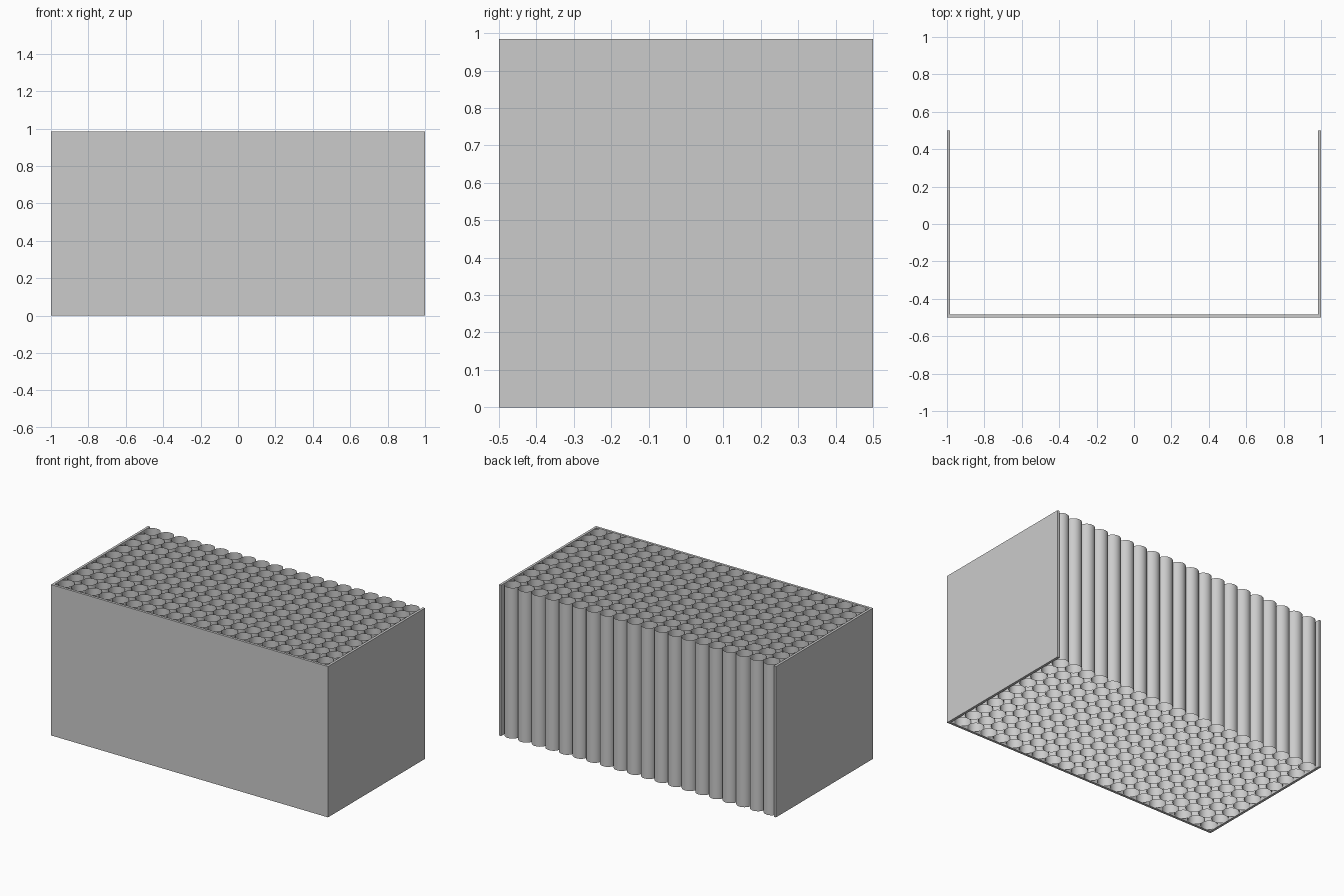
import bpy
import bmesh
import math
from mathutils import Matrix

cube = bpy.data.objects.get("Cube")
if cube:
    bpy.data.objects.remove(cube, do_unlink=True)

COLUMNS, ROWS = 20, 10
WALL = 0.016
DIAMETER = (2 - 2 * WALL) / COLUMNS
HEIGHT = ROWS * DIAMETER
BACK = 0.5

# One plain grey for everything
grey = bpy.data.materials.new("light grey")
grey.use_nodes = True
colour = (0.6, 0.6, 0.6, 1)
grey.diffuse_color = colour
grey.node_tree.nodes["Principled BSDF"].inputs["Base Color"].default_value = colour


def add_object(name, bm):
    mesh = bpy.data.meshes.new(name)
    bm.to_mesh(mesh)
    bm.free()
    mesh.materials.append(grey)
    obj = bpy.data.objects.new(name, mesh)
    bpy.context.collection.objects.link(obj)
    return obj


def add_wall(name, size, centre):
    bm = bmesh.new()
    place = Matrix.Translation(centre) @ Matrix.Diagonal((*size, 1))
    bmesh.ops.create_cube(bm, size=1, matrix=place)
    add_object(name, bm)


# Three walls, open at the back, top and bottom
side_x = 1 - WALL / 2
for name, sign in (("left_wall", 1), ("right_wall", -1)):
    add_wall(name, (WALL, 1, HEIGHT), (sign * side_x, 0, HEIGHT / 2))
add_wall("front_wall", (2 - 2 * WALL, WALL, HEIGHT),
         (0, -BACK + WALL / 2, HEIGHT / 2))

# Open upright tubes filling the space, the last row flush with the back
for row in range(ROWS):
    bm = bmesh.new()
    y = BACK - DIAMETER * (row + 0.5)
    for column in range(COLUMNS):
        x = DIAMETER * (column + 0.5 - COLUMNS / 2)
        bmesh.ops.create_cone(
            bm, cap_ends=False, segments=32, radius1=DIAMETER / 2,
            radius2=DIAMETER / 2, depth=HEIGHT,
            matrix=Matrix.Translation((x, y, HEIGHT / 2)))
    for face in bm.faces:
        face.smooth = True
    add_object(f"tube_row_{row + 1}", bm)
